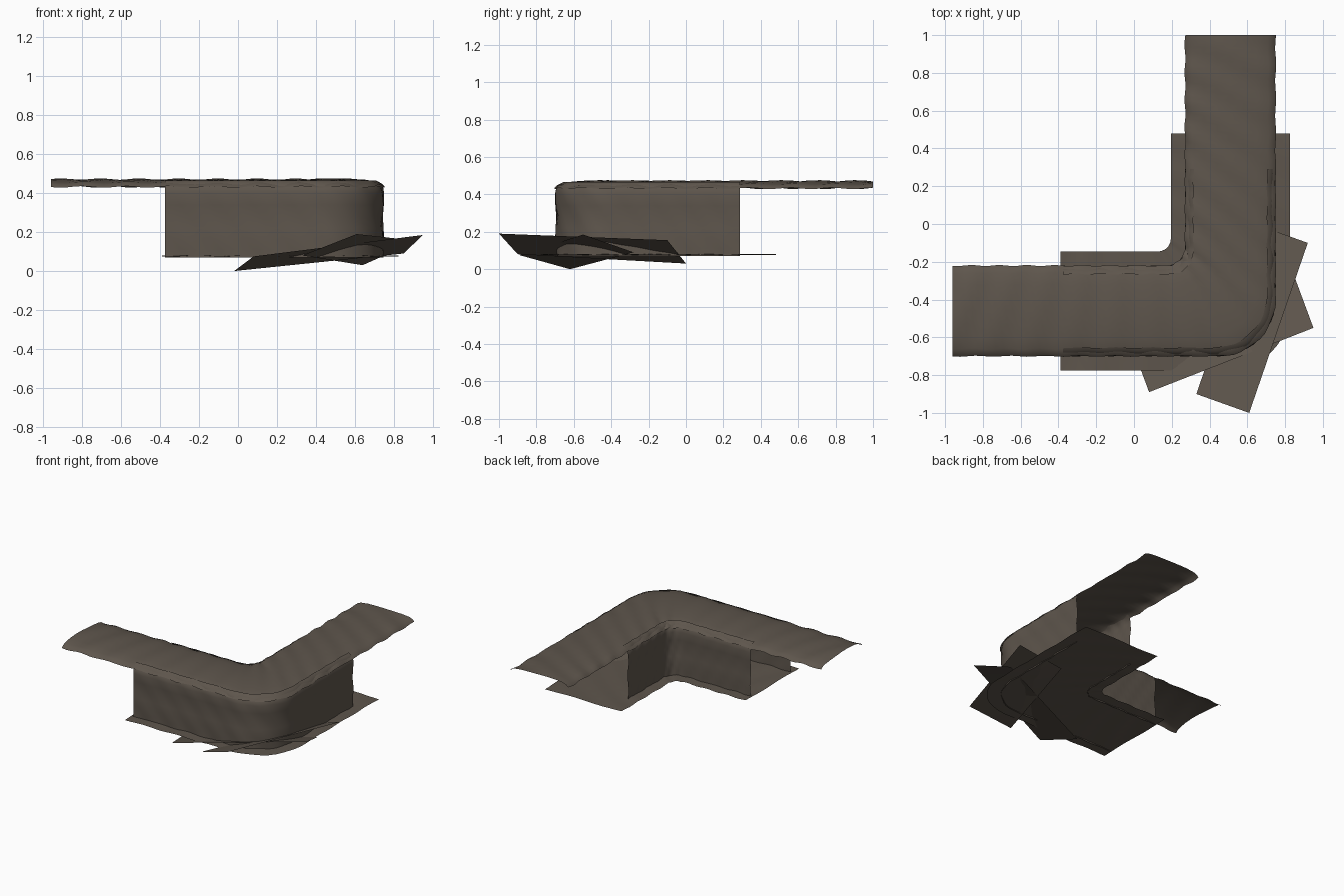
import bpy
import math
from mathutils import Vector

if "Cube" in bpy.data.objects:
    bpy.data.objects.remove(bpy.data.objects["Cube"])

mat = bpy.data.materials.new("weathered_brown")
mat.diffuse_color = (0.112, 0.092, 0.073, 1)
mat.use_nodes = True
mat.node_tree.nodes["Principled BSDF"].inputs["Base Color"].default_value = mat.diffuse_color


def grid_object(name, rows):
    """Mesh a grid of points (list of rows) as a smooth sheet."""
    n = len(rows[0])
    verts = [p for row in rows for p in row]
    faces = [(i * n + j, i * n + j + 1, (i + 1) * n + j + 1, (i + 1) * n + j)
             for i in range(len(rows) - 1) for j in range(n - 1)]
    me = bpy.data.meshes.new(name)
    me.from_pydata(verts, [], faces)
    me.materials.append(mat)
    for f in me.polygons:
        f.use_smooth = True
    ob = bpy.data.objects.new(name, me)
    bpy.context.collection.objects.link(ob)
    return ob


def station(d, k, x0, y1, n1, na, n2):
    """Point k on the L-shaped path, offset d outward, with a rounded corner."""
    cx, cy, r = 0.51 + d, -0.46 - d, max(0.2 + 0.42 * d, 0.05)
    if k <= n1:
        return x0 + (cx - r - x0) * k / n1, cy
    if k <= n1 + na:
        a = -math.pi / 2 + math.pi / 2 * (k - n1) / na
        return cx - r + r * math.cos(a), cy + r + r * math.sin(a)
    return cx, cy + r + (y1 - cy - r) * (k - n1 - na) / n2


def sweep(name, profile, x0, y1, n1=36, na=12, n2=36, wave_d=0.0, wave_z=0.0):
    """Sweep a (offset, height) profile along the L path with soft ripples."""
    rows = []
    for k in range(n1 + na + n2 + 1):
        row = []
        for d, z in profile:
            ripple = math.sin(k * 1.35 + z * 30)
            x, y = station(d + wave_d * ripple, k, x0, y1, n1, na, n2)
            row.append((x, y, z + wave_z * math.sin(k * 1.1 + d * 14)))
        rows.append(row)
    return grid_object(name, rows)


# Arched walkway cap along the whole L
cap = [(-0.24, 0.432), (-0.225, 0.446), (-0.20, 0.456), (-0.14, 0.465), (-0.07, 0.47), (0, 0.472),
       (0.07, 0.47), (0.14, 0.465), (0.20, 0.456), (0.225, 0.446), (0.24, 0.432)]
sweep("top_cap", cap, -0.96, 1.0, wave_d=0.003, wave_z=0.004)

# Outer and inner walls, curling in under the cap
wall = [(0.195, 0.465), (0.215, 0.455), (0.232, 0.43), (0.238, 0.40), (0.236, 0.34),
        (0.231, 0.28), (0.235, 0.22), (0.237, 0.16), (0.235, 0.11), (0.235, 0.07)]
sweep("outer_wall", wall, -0.375, 0.29, 20, 12, 20, wave_d=0.003)
sweep("inner_wall", [(-d, z) for d, z in reversed(wall)], -0.375, 0.29, 20, 12, 20, wave_d=0.003)

# Flat ground sheet
sweep("ground_sheet", [(-0.315 + 0.63 * i / 8, 0.078) for i in range(9)],
      -0.39, 0.48, 18, 10, 18, wave_z=0.003)


# Tilted ground slabs at the outer corner
def slab(name, a, b, c, d, n=8):
    a, b, c, d = map(Vector, (a, b, c, d))
    grid_object(name, [[tuple(a.lerp(b, i / n).lerp(d.lerp(c, i / n), j / n))
                        for j in range(n + 1)] for i in range(n + 1)])


slab("corner_slab_front", (0.08, -0.89, 0.075), (0.95, -0.55, 0.185),
     (0.85, -0.28, 0.09), (-0.02, -0.62, 0.0))
slab("corner_slab_right", (0.61, -1.0, 0.19), (0.92, -0.10, 0.155),
     (0.64, 0.0, 0.03), (0.33, -0.90, 0.08))
